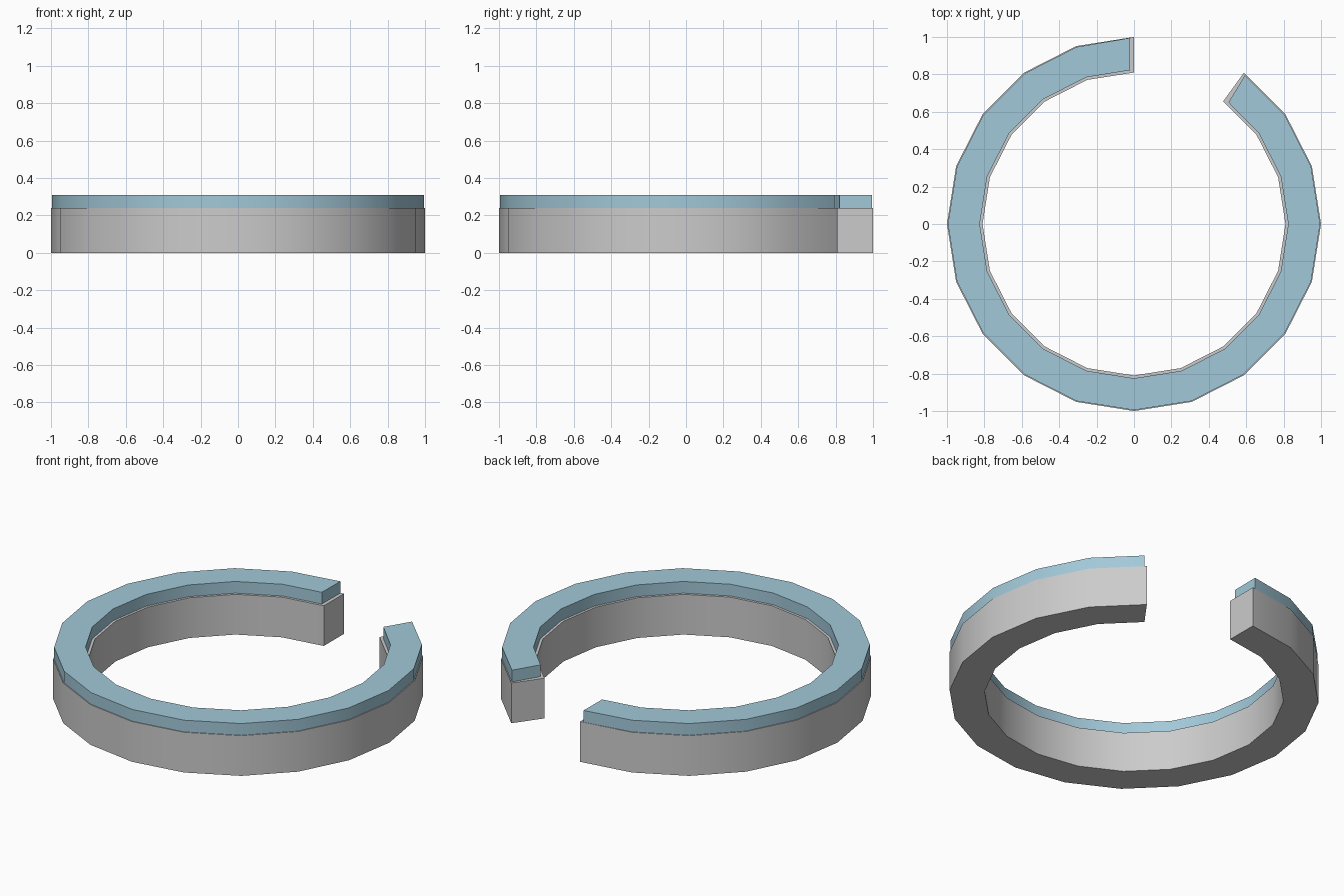
import bpy, bmesh, math

if "Cube" in bpy.data.objects:
    bpy.data.objects.remove(bpy.data.objects["Cube"])

STEPS = [90 + 18 * i for i in range(19)]  # 20-sided ring with two segments missing


def polar(r, deg):
    a = math.radians(deg)
    return r * math.cos(a), r * math.sin(a)


def open_ring(name, inner, outer, z0, z1):
    """Sweep a rectangular section through matching inner and outer points."""
    bm = bmesh.new()
    rows = []
    for (ix, iy), (ox, oy) in zip(inner, outer):
        rows.append([bm.verts.new(p) for p in (
            (ix, iy, z0), (ox, oy, z0), (ox, oy, z1), (ix, iy, z1))])
    for a, b in zip(rows, rows[1:]):
        for k in range(4):
            n = (k + 1) % 4
            bm.faces.new((a[k], a[n], b[n], b[k]))
    bm.faces.new(rows[0])
    bm.faces.new(rows[-1][::-1])
    bmesh.ops.recalc_face_normals(bm, faces=bm.faces)
    mesh = bpy.data.meshes.new(name)
    bm.to_mesh(mesh)
    bm.free()
    obj = bpy.data.objects.new(name, mesh)
    bpy.context.collection.objects.link(obj)
    bpy.ops.object.select_all(action='DESELECT')
    obj.select_set(True)
    bpy.context.view_layer.objects.active = obj
    bpy.ops.object.shade_smooth_by_angle(angle=math.radians(30))
    return obj


# Grey lower band
open_ring("base_band",
          [polar(0.81, d) for d in STEPS],
          [polar(1.0, d) for d in STEPS], 0.0, 0.24)

# Blue upper band, set back slightly from the walls and the gap ends
inner = [polar(0.825, d) for d in STEPS]
outer = [polar(0.995, d) for d in STEPS]
inner[0], outer[0] = (-0.022, 0.822), (-0.02, 0.995)
inner[-1], outer[-1] = (0.505, 0.65), (0.593, 0.795)
top = open_ring("top_band", inner, outer, 0.24, 0.31)
blue = bpy.data.materials.new("blue")
blue.diffuse_color = (0.36, 0.58, 0.69, 1)
blue.use_nodes = True
blue.node_tree.nodes["Principled BSDF"].inputs["Base Color"].default_value = blue.diffuse_color
top.data.materials.append(blue)
